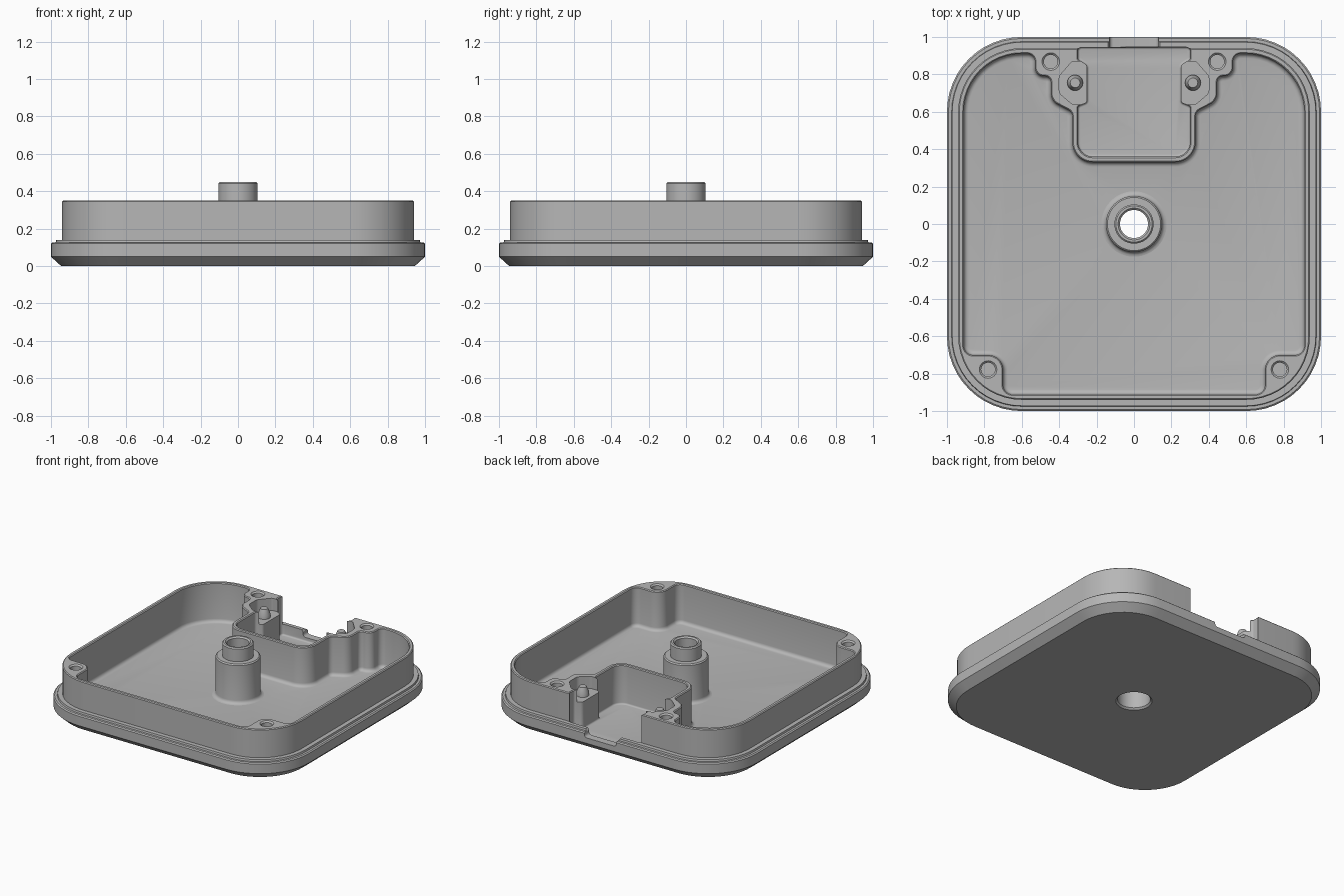
import bpy, bmesh, math
from mathutils import Vector

cube = bpy.data.objects.get("Cube")
if cube:
    bpy.data.objects.remove(cube, do_unlink=True)

grey = bpy.data.materials.new("plain grey")
grey.use_nodes = True
grey.diffuse_color = (0.47, 0.47, 0.47, 1)
grey.node_tree.nodes["Principled BSDF"].inputs["Base Color"].default_value = (0.47, 0.47, 0.47, 1)


def make_object(name, bm):
    bmesh.ops.recalc_face_normals(bm, faces=bm.faces)
    mesh = bpy.data.meshes.new(name)
    bm.to_mesh(mesh)
    bm.free()
    mesh.materials.append(grey)
    obj = bpy.data.objects.new(name, mesh)
    bpy.context.collection.objects.link(obj)
    return obj


def mirrored(half):
    """Right half of an outline, bottom to top, completed on the left."""
    return half + [(-x, y, r) for x, y, r in reversed(half)]


def rounded(corners, step=math.radians(7.5)):
    """Outline with every corner (x, y, radius) replaced by an arc."""
    loop, n = [], len(corners)
    for i, (x, y, r) in enumerate(corners):
        p = Vector((x, y))
        a = (Vector(corners[i - 1][:2]) - p).normalized()
        b = (Vector(corners[(i + 1) % n][:2]) - p).normalized()
        half = a.angle(b) / 2
        centre = p + (a + b).normalized() * r / math.sin(half)
        start = p + a * r / math.tan(half) - centre
        end = p + b * r / math.tan(half) - centre
        turn = math.atan2(start.cross(end), start.dot(end))
        count = max(3, round(abs(turn) / step))
        for k in range(count + 1):
            t = turn * k / count
            c, s = math.cos(t), math.sin(t)
            loop.append(centre + Vector((start.x * c - start.y * s, start.x * s + start.y * c)))
    return loop


def inset(loop, d):
    """Move a counter-clockwise outline inwards by d."""
    out, n = [], len(loop)
    for i, p in enumerate(loop):
        a = (p - loop[i - 1]).normalized()
        b = (loop[(i + 1) % n] - p).normalized()
        m = (a + b).normalized()
        out.append(p + Vector((-m.y, m.x)) * d / max(m.dot(b), 0.5))
    return out


def loft(name, loop, levels):
    """Solid through (inset, z) copies of one outline."""
    bm = bmesh.new()
    rings = [[bm.verts.new((p.x, p.y, z)) for p in inset(loop, d)] for d, z in levels]
    n = len(loop)
    for lo, hi in zip(rings, rings[1:]):
        for i in range(n):
            bm.faces.new((lo[i], lo[(i + 1) % n], hi[(i + 1) % n], hi[i]))
    bm.faces.new(list(reversed(rings[0])))
    bm.faces.new(rings[-1])
    return make_object(name, bm)


def lathe(name, profile, x=0, y=0, sides=48):
    """Closed (radius, z) profile turned about a vertical axis."""
    bm = bmesh.new()
    rings = []
    for k in range(sides):
        a = math.tau * k / sides
        rings.append([bm.verts.new((x + r * math.cos(a), y + r * math.sin(a), z)) for r, z in profile])
    n = len(profile)
    for k in range(sides):
        p, q = rings[k], rings[(k + 1) % sides]
        for i in range(n):
            j = (i + 1) % n
            bm.faces.new((p[i], q[i], q[j], p[j]))
    bmesh.ops.remove_doubles(bm, verts=bm.verts, dist=1e-5)
    return make_object(name, bm)


def cut(target, cutter):
    mod = target.modifiers.new("cut", 'BOOLEAN')
    mod.operation = 'DIFFERENCE'
    mod.solver = 'EXACT'
    mod.object = cutter
    cutter.hide_render = True
    bpy.context.view_layer.objects.active = target
    bpy.ops.object.modifier_apply(modifier=mod.name)
    bpy.data.objects.remove(cutter, do_unlink=True)


def floor_fillet(r, z, steps=4):
    angles = [math.pi / 2 * k / steps for k in range(steps + 1)]
    return [(r * (1 - math.sin(a)), z + r * (1 - math.cos(a))) for a in angles]


FLOOR, RIM = 0.06, 0.35
rim_flare = [(0, RIM - 0.006), (-0.006, RIM), (-0.006, 0.5)]

# Tray: chamfered flange, small step, upright wall
flange = rounded(mirrored([(1, -1, 0.4), (1, 1, 0.4)]))
tray = loft("tray", flange, [(0.055, 0), (0, 0.05), (0, 0.12), (0.008, 0.127), (0.025, 0.127),
                             (0.028, 0.14), (0.06, 0.14), (0.06, RIM - 0.006), (0.066, RIM)])

# Main cavity, going around the screw posts and the connector bay
cavity = rounded(mirrored([
    (0.70, -0.91, 0.05), (0.70, -0.70, 0.08), (0.91, -0.70, 0.05), (0.91, 0.91, 0.31),
    (0.53, 0.91, 0.04), (0.53, 0.79, 0.05), (0.445, 0.79, 0.03), (0.445, 0.66, 0.07),
    (0.33, 0.60, 0.04), (0.33, 0.33, 0.11)]))
cut(tray, loft("cavity_cutter", cavity, floor_fillet(0.025, FLOOR) + rim_flare))

# Connector bay, open at the back above the flange
bay = rounded(mirrored([
    (0.30, 0.36, 0.08), (0.30, 0.63, 0.02), (0.25, 0.65, 0.02),
    (0.25, 0.85, 0.03), (0.30, 0.88, 0.02), (0.30, 0.945, 0.02)]))
cut(tray, loft("bay_cutter", bay, floor_fillet(0.012, FLOOR) + rim_flare))

# Cable notch through the flange
notch = rounded(mirrored([(0.13, 0.88, 0.03), (0.13, 1.1, 0.03)]))
cut(tray, loft("notch_cutter", notch, floor_fillet(0.02, 0.09) + [(0, 0.125), (-0.01, 0.14), (-0.01, 0.2)]))

# Lowered ledges for the locating pins, and screw holes
for side in (-1, 1):
    corners = [(0.2, 0.64, 0.01), (0.33, 0.64, 0.03), (0.40, 0.70, 0.04),
               (0.40, 0.79, 0.04), (0.33, 0.87, 0.02), (0.2, 0.87, 0.01)]
    if side < 0:
        corners = [(-x, y, r) for x, y, r in reversed(corners)]
    cut(tray, loft("ledge_cutter", rounded(corners), [(0, 0.26), (0, 0.5)]))
    for x, y in ((0.445, 0.868), (0.78, -0.778)):
        hole = [(0, 0.1), (0.037, 0.1), (0.037, RIM - 0.01), (0.047, RIM), (0.047, 0.5), (0, 0.5)]
        cut(tray, lathe("screw_hole_cutter", hole, side * x, y, 24))

# Opening under the hub
cut(tray, lathe("hub_opening_cutter", [(0, -0.1), (0.13, -0.1), (0.13, 0.2), (0, 0.2)]))

# Stepped hollow hub
hub_fillet = [(0.15 + 0.025 - d, z) for d, z in reversed([(0.025 - r, z) for r, z in floor_fillet(0.025, FLOOR)])]
hub_fillet = [(0.15 + r, z) for r, z in reversed(floor_fillet(0.025, FLOOR))]
hub = lathe("hub", [
    (0.13, 0), (0.122, 0), (0.11, 0.012), (0.11, 0.25), (0.075, 0.25), (0.075, 0.44),
    (0.085, 0.45), (0.097, 0.45), (0.105, 0.442), (0.105, RIM), (0.142, RIM),
    (0.15, RIM - 0.008)] + hub_fillet + [(0.13, FLOOR)])

# Locating pins
pins = [lathe(name, [(0, 0.25), (0.042, 0.25), (0.042, 0.285), (0.026, 0.325), (0, 0.325)],
              side * 0.315, 0.755, 24)
        for side, name in ((-1, "right_pin"), (1, "left_pin"))]

# Smooth shading with crisp edges
bpy.ops.object.select_all(action='DESELECT')
for obj in [tray, hub] + pins:
    obj.select_set(True)
bpy.context.view_layer.objects.active = tray
bpy.ops.object.shade_smooth_by_angle(angle=math.radians(30))
